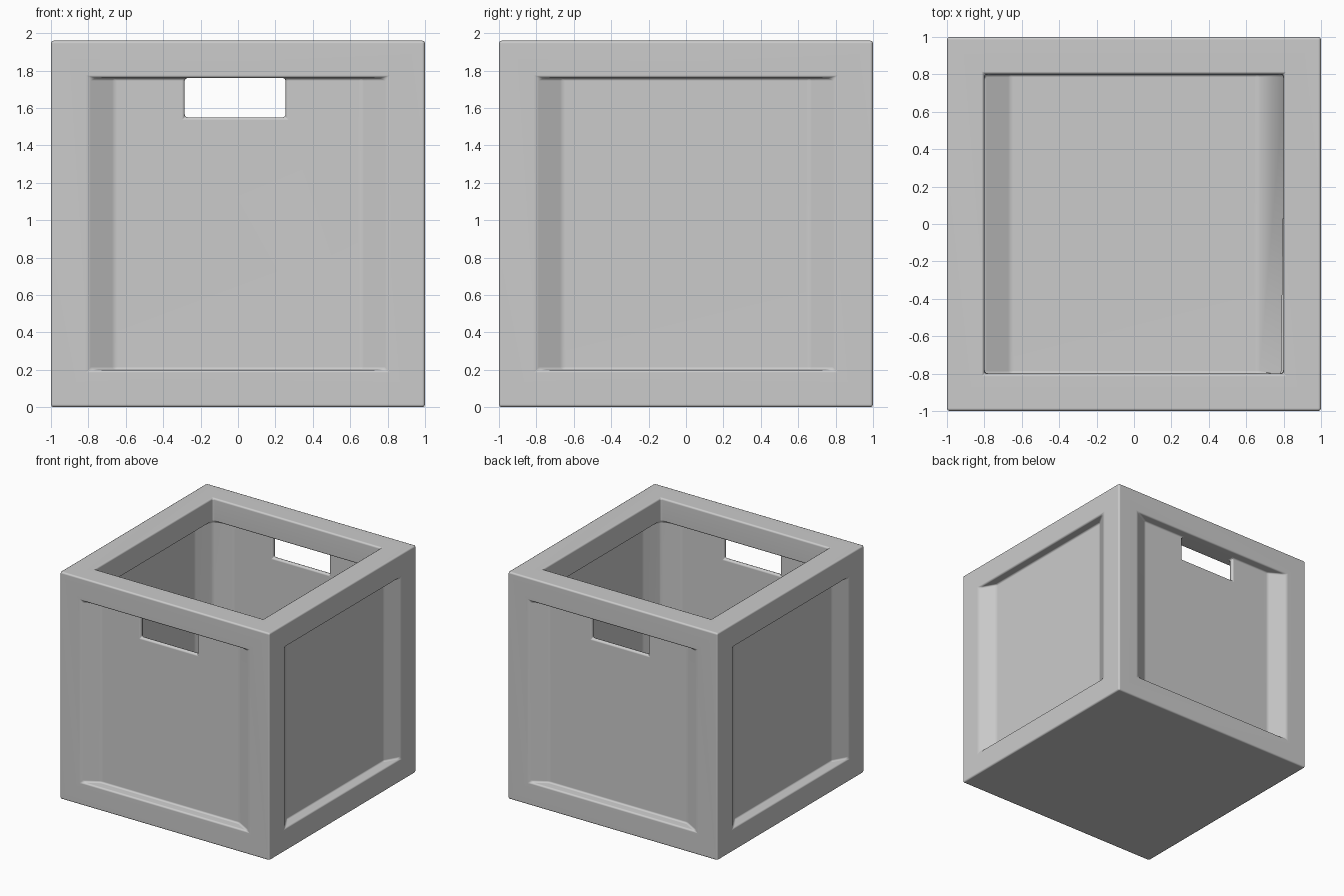
import bpy, bmesh
from mathutils import Matrix
from math import pi

if "Cube" in bpy.data.objects:
    bpy.data.objects.remove(bpy.data.objects["Cube"])

R = 0.8      # inner edge of the frame
S = 0.66     # where the sloped sides meet the panel
D = 0.08     # panel recess depth
H = 1.96     # total height
Z0, Z1 = 0.2, 1.76


def prism(name, pts, lo, hi, matrix=Matrix()):
    """Extrude an XY profile from z=lo to z=hi, then transform it."""
    bm = bmesh.new()
    face = bm.faces.new([bm.verts.new((x, y, lo)) for x, y in pts])
    ext = bmesh.ops.extrude_face_region(bm, geom=[face])
    for v in ext["geom"]:
        if isinstance(v, bmesh.types.BMVert):
            v.co.z = hi
    bmesh.ops.transform(bm, matrix=matrix, verts=bm.verts)
    bmesh.ops.recalc_face_normals(bm, faces=bm.faces)
    me = bpy.data.meshes.new(name)
    bm.to_mesh(me)
    bm.free()
    ob = bpy.data.objects.new(name, me)
    bpy.context.collection.objects.link(ob)
    return ob


def rect(x0, x1, y0, y1):
    return [(x0, y0), (x1, y0), (x1, y1), (x0, y1)]


def turn(x, y, n):
    """Exact quarter turns about z."""
    for _ in range(n):
        x, y = -y, x
    return x, y


crate = prism("crate", rect(-1, 1, -1, 1), 0, H)
cutters = []

# recessed panels on the four outer sides (slopes run on past the surface)
out = 0.04
w = R + out * (R - S) / D
panel = [(-w, -1 - out), (w, -1 - out), (S, D - 1), (-S, D - 1)]
for i in range(4):
    cutters.append(prism("panel_cutter", [turn(x, y, i) for x, y in panel], Z0, Z1))

# interior, bulging outward behind each panel
inner = [turn(x, y, a) for a in range(4)
         for x, y in [(R, R), (S, R + D), (-S, R + D)]]
cutters.append(prism("interior_cutter", inner, Z0, Z1))

# open top
cutters.append(prism("opening_cutter", rect(-R, R, -R, R), 1.5, H + 0.2))

# sloped floor recess
floor = [(-R, 0.4), (-R, Z0), (-S, Z0 - D), (S, Z0 - D), (R, Z0), (R, 0.4)]
cutters.append(prism("floor_cutter", floor, -R, R, Matrix.Rotation(pi / 2, 4, "X")))

# hand holes, front and back
cutters.append(prism("handle_cutter", rect(-0.285, 0.255, -0.98, 0.98), 1.55, Z1))

for c in cutters:
    m = crate.modifiers.new(c.name, "BOOLEAN")
    m.operation = "DIFFERENCE"
    m.solver = "EXACT"
    m.object = c

# bake the cuts and discard the cutters
dg = bpy.context.evaluated_depsgraph_get()
mesh = bpy.data.meshes.new_from_object(crate.evaluated_get(dg))
crate.modifiers.clear()
crate.data = mesh
for c in cutters:
    bpy.data.objects.remove(c)
bm = bmesh.new()
bm.from_mesh(mesh)
bmesh.ops.remove_doubles(bm, verts=bm.verts, dist=0.0005)
bmesh.ops.dissolve_limit(bm, angle_limit=0.01, verts=bm.verts, edges=bm.edges)
for f in bm.faces:
    f.smooth = True
bm.to_mesh(mesh)
bm.free()

# soft rounded edges
bev = crate.modifiers.new("soft_edges", "BEVEL")
bev.width = 0.015
bev.segments = 2
bev.limit_method = "ANGLE"
bev.angle_limit = 0.4
wn = crate.modifiers.new("even_shading", "WEIGHTED_NORMAL")
wn.keep_sharp = True
